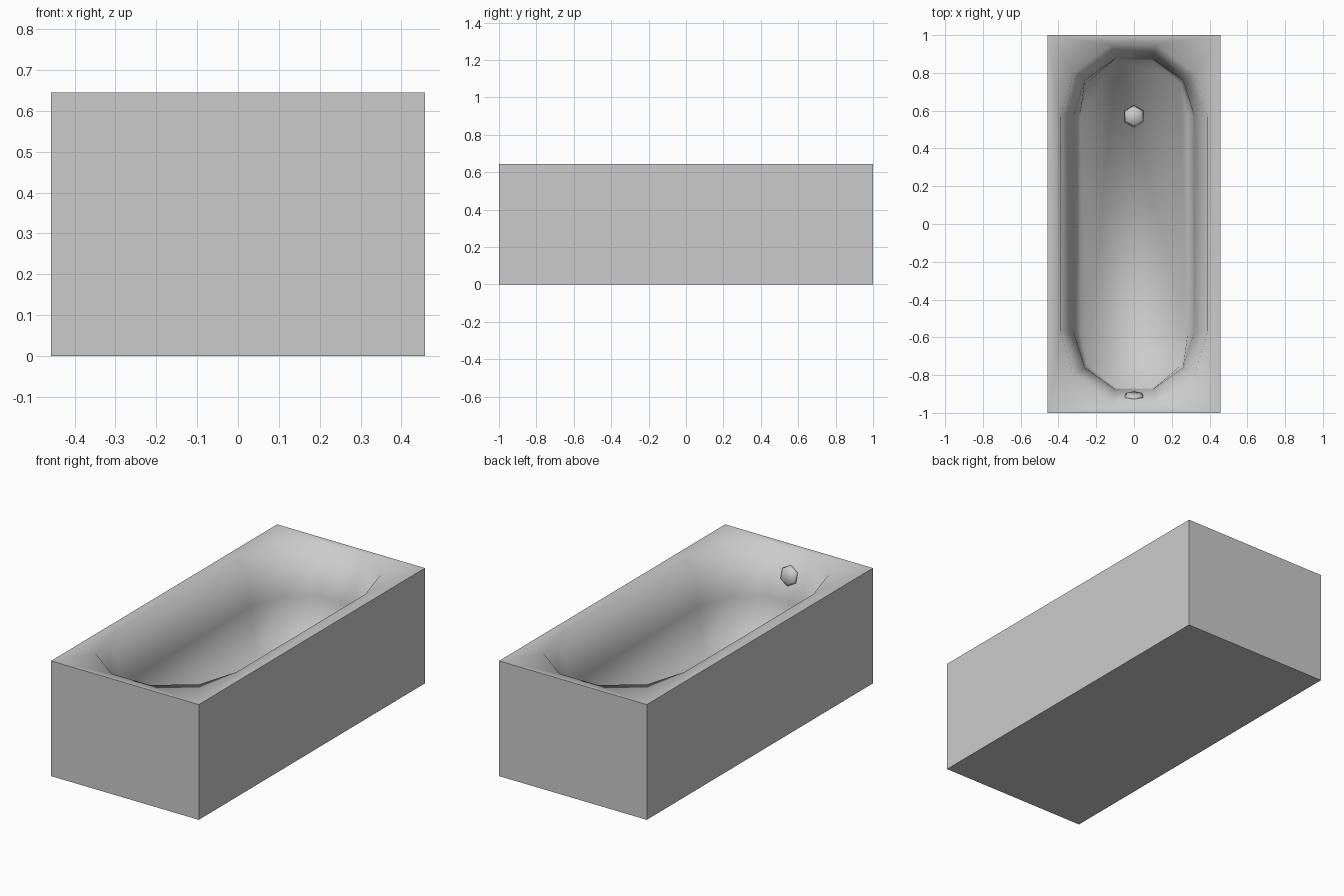
import bpy
import bmesh
from math import pi, atan2
from mathutils import Matrix

if "Cube" in bpy.data.objects:
    bpy.data.objects.remove(bpy.data.objects["Cube"], do_unlink=True)

HALF_W, HALF_L, HEIGHT = 0.4575, 1.0, 0.645
FLOOR_Z = 0.12
QUADRANTS = [(1, 1), (-1, 1), (-1, -1), (1, -1)]

enamel = bpy.data.materials.new("grey enamel")
enamel.use_nodes = True
grey = (0.6, 0.6, 0.6, 1)
enamel.diffuse_color = grey
enamel.node_tree.nodes["Principled BSDF"].inputs["Base Color"].default_value = grey


def finish(bm, name):
    bmesh.ops.recalc_face_normals(bm, faces=bm.faces)
    mesh = bpy.data.meshes.new(name)
    bm.to_mesh(mesh)
    bm.free()
    mesh.materials.append(enamel)
    obj = bpy.data.objects.new(name, mesh)
    bpy.context.collection.objects.link(obj)
    return obj


def ring(bm, quarter, z):
    """Mirror a quarter outline into a closed counter-clockwise ring."""
    verts = []
    for sx, sy in QUADRANTS:
        points = quarter if sx * sy > 0 else quarter[::-1]
        verts += [bm.verts.new((sx * x, sy * y, z)) for x, y in points]
    return verts


def bridge(bm, a, b):
    n = len(a)
    return [bm.faces.new((a[i], a[(i + 1) % n], b[(i + 1) % n], b[i]))
            for i in range(n)]


# Bathtub: boxed outside with a sunken twelve-sided basin
bm = bmesh.new()
base = ring(bm, [(HALF_W, HALF_L)], 0)
top = ring(bm, [(HALF_W, HALF_L)], HEIGHT)
rim = ring(bm, [(0.39, 0.57), (0.32, 0.80), (0.12, 0.95)], HEIGHT)
waist = ring(bm, [(0.32, 0.57), (0.26, 0.76), (0.10, 0.875)], 0.385)
floor = ring(bm, [(0.285, 0.57), (0.245, 0.75), (0.095, 0.868)], FLOOR_Z)

bm.faces.new(base)
bridge(bm, base, top)

# Flat rim: two triangles at each corner and one quad along each side
smooth_faces = []
for q in range(4):
    p = rim[q * 3:q * 3 + 3]
    following = rim[(q * 3 + 3) % 12]
    smooth_faces += [bm.faces.new((top[q], p[1], p[0])),
                     bm.faces.new((top[q], p[2], p[1])),
                     bm.faces.new((top[q], top[(q + 1) % 4], following, p[2]))]

# Basin walls and floor
smooth_faces += bridge(bm, rim, waist) + bridge(bm, waist, floor)
smooth_faces.append(bm.faces.new(floor))
for face in smooth_faces:
    face.smooth = True
for edge in bm.edges:
    if all(v in top or v in base for v in edge.verts):
        edge.smooth = False
finish(bm, "bathtub")


def hex_cap(name, location, tilt):
    """Low six-sided domed cap."""
    bm = bmesh.new()
    place = Matrix.Translation(location) @ Matrix.Rotation(tilt, 4, "X")
    bmesh.ops.create_cone(bm, cap_ends=True, segments=6, radius1=0.06,
                          radius2=0.045, depth=0.02,
                          matrix=place @ Matrix.Rotation(0, 4, "Z"))
    for face in bm.faces:
        face.smooth = True
    return finish(bm, name)


# Drain on the floor, overflow on the sloping front wall
hex_cap("drain", (0, 0.57, FLOOR_Z + 0.008), 0)
wall_tilt = -pi / 2 + atan2(0.075, 0.26)
hex_cap("overflow", (0, -0.908, 0.515), wall_tilt)
